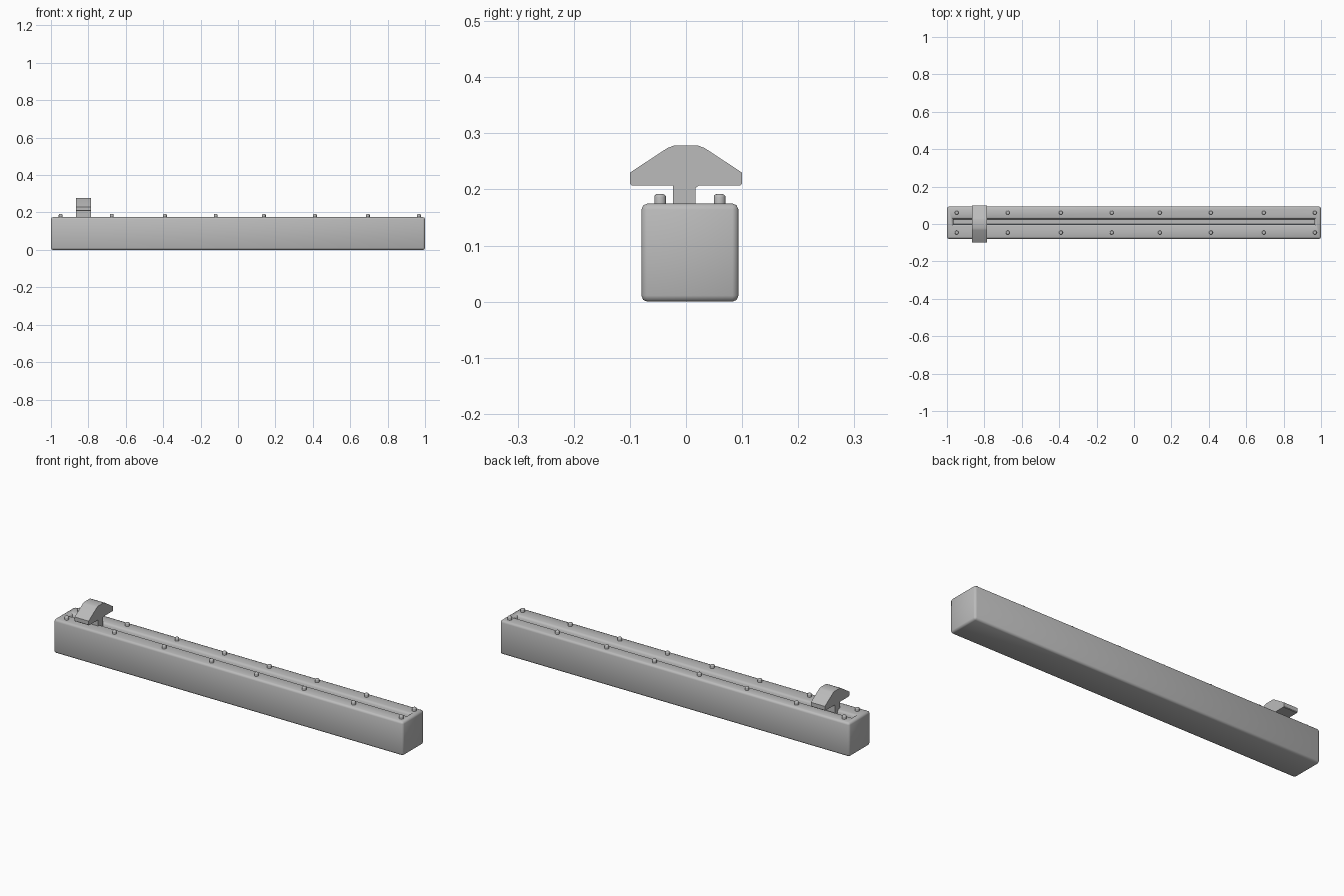
import bpy, bmesh

if "Cube" in bpy.data.objects:
    bpy.data.objects.remove(bpy.data.objects["Cube"], do_unlink=True)

grey = bpy.data.materials.new("plain_grey")
grey.use_nodes = True
COLOR = (0.5, 0.5, 0.5, 1)
grey.diffuse_color = COLOR
grey.node_tree.nodes["Principled BSDF"].inputs["Base Color"].default_value = COLOR

MID_Y = 0.007      # centre line of the housing
TOP = 0.175


def finish(bm, name, angle):
    bmesh.ops.recalc_face_normals(bm, faces=bm.faces)
    mesh = bpy.data.meshes.new(name)
    bm.to_mesh(mesh)
    bm.free()
    mesh.materials.append(grey)
    obj = bpy.data.objects.new(name, mesh)
    bpy.context.collection.objects.link(obj)
    bpy.ops.object.select_all(action='DESELECT')
    obj.select_set(True)
    bpy.context.view_layer.objects.active = obj
    bpy.ops.object.shade_smooth_by_angle(angle=angle)
    return obj


# Long chamfered housing with a slot sunk into its top
bm = bmesh.new()
bmesh.ops.create_cube(bm, size=1)
for v in bm.verts:
    v.co = (v.co.x * 2, MID_Y + v.co.y * 0.173, (v.co.z + 0.5) * TOP)
bmesh.ops.bevel(bm, geom=bm.edges[:], offset=0.011, segments=2,
                profile=0.5, affect='EDGES')
top = max(bm.faces, key=lambda f: (round(f.calc_center_median().z, 4), f.calc_area()))


def sink(face, half_x, half_y, z):
    bmesh.ops.inset_region(bm, faces=[face], thickness=0.004)
    c = face.calc_center_median()
    for v in face.verts:
        v.co = (half_x if v.co.x > c.x else -half_x,
                0.012 + (half_y if v.co.y > c.y else -half_y), z)


sink(top, 0.976, 0.024, TOP)
sink(top, 0.966, 0.014, TOP - 0.012)
sink(top, 0.965, 0.013, TOP - 0.045)
finish(bm, "slotted_housing", 0.9)

# Slider: a hat-shaped handle on a stem, extruded along x
half = [(0.02, 0.13), (0.02, 0.203), (0.023, 0.207), (0.097, 0.207),
        (0.1, 0.21), (0.1, 0.23), (0.033, 0.274), (0.022, 0.278)]
profile = half + [(-y, z) for y, z in reversed(half)]
bm = bmesh.new()
face = bm.faces.new([bm.verts.new((-0.865, y - 0.003 * (z < 0.205), z))
                     for y, z in profile])
ext = bmesh.ops.extrude_face_region(bm, geom=[face])
bmesh.ops.translate(bm, vec=(0.08, 0, 0),
                    verts=[g for g in ext["geom"] if isinstance(g, bmesh.types.BMVert)])
finish(bm, "slider_handle", 0.5)

# Two rows of round-topped pins
for i, x in enumerate((-0.948, -0.675, -0.391, -0.119, 0.138, 0.411, 0.694, 0.967)):
    for side, y in (("front", -0.046), ("back", 0.06)):
        bm = bmesh.new()
        bmesh.ops.create_cone(bm, cap_ends=True, segments=16, radius1=0.0105,
                              radius2=0.0105, depth=0.03)
        bmesh.ops.translate(bm, verts=bm.verts, vec=(x, y, 0.177))
        rim = [e for e in bm.edges if all(v.co.z > 0.19 for v in e.verts)]
        bmesh.ops.bevel(bm, geom=rim, offset=0.006, segments=3,
                        profile=0.5, affect='EDGES')
        finish(bm, f"{side}_pin_{i + 1}", 0.6)
